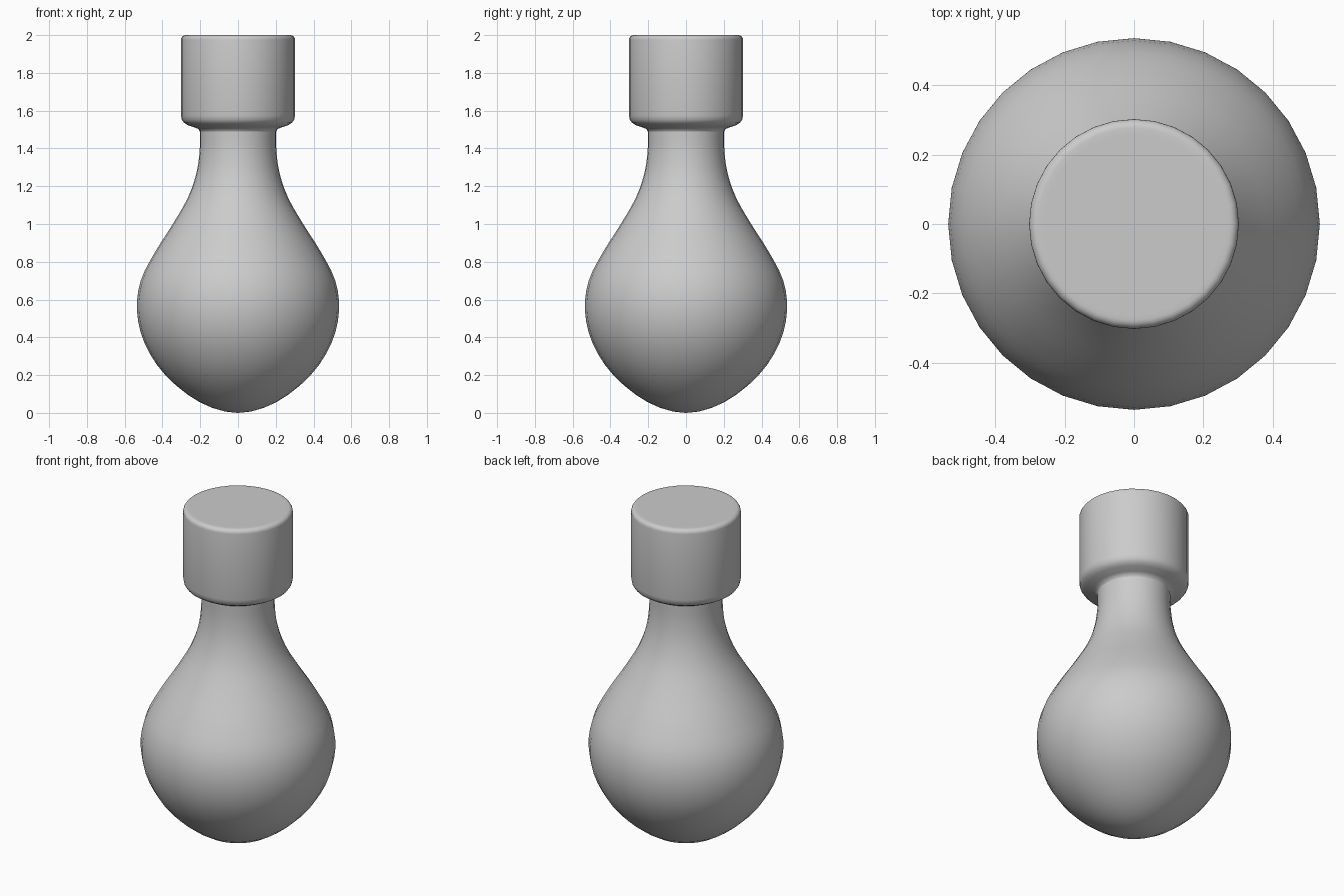
import bpy, bmesh, math
from mathutils import Vector

if "Cube" in bpy.data.objects:
    bpy.data.objects.remove(bpy.data.objects["Cube"])

SIDES = 32

def smooth_curve(pts, steps):
    """Catmull-Rom curve through (radius, z) points; first point lies on the axis."""
    p = [Vector((r, z)) for r, z in pts]
    p = [Vector((-p[1].x, p[1].y))] + p + [p[-1] * 2 - p[-2]]
    out = []
    for i in range(1, len(p) - 2):
        a, b, c, d = p[i - 1:i + 3]
        for k in range(steps):
            t = k / steps
            out.append(0.5 * (2 * b + (c - a) * t + (2 * a - 5 * b + 4 * c - d) * t * t
                              + (3 * b - a - 3 * c + d) * t ** 3))
    out.append(p[-2])
    return [(max(v.x, 0), v.y) for v in out]

def lathe(name, profile):
    bm = bmesh.new()
    rings = []
    for r, z in profile:
        if r < 1e-5:
            rings.append([bm.verts.new((0, 0, z))] * SIDES)
        else:
            rings.append([bm.verts.new((r * math.cos(2 * math.pi * i / SIDES),
                                        r * math.sin(2 * math.pi * i / SIDES), z))
                          for i in range(SIDES)])
    for lo, hi in zip(rings, rings[1:]):
        for i in range(SIDES):
            j = (i + 1) % SIDES
            bm.faces.new(dict.fromkeys((lo[i], lo[j], hi[j], hi[i])))
    me = bpy.data.meshes.new(name)
    bm.to_mesh(me)
    bm.free()
    for f in me.polygons:
        f.use_smooth = True
    ob = bpy.data.objects.new(name, me)
    bpy.context.collection.objects.link(ob)
    return ob

# Round bulb tapering into the neck
bulb = [(0, 0), (0.20, 0.055), (0.385, 0.2), (0.495, 0.37), (0.535, 0.54),
        (0.515, 0.70), (0.44, 0.85), (0.345, 1.0), (0.265, 1.14),
        (0.22, 1.27), (0.203, 1.39), (0.202, 1.49)]
lathe("bulb_body", smooth_curve(bulb, 3))

# Cap: flared underside, straight wall, rounded top edge
under = [(0.202, 1.49), (0.208, 1.502), (0.225, 1.51), (0.265, 1.523),
         (0.286, 1.536), (0.298, 1.553), (0.302, 1.575)]
rim = [(0.277 + 0.025 * math.cos(a), 1.975 + 0.025 * math.sin(a))
       for a in (math.pi / 2 * k / 5 for k in range(6))]
lathe("cap", under + rim + [(0.26, 2.0), (0, 2.0)])
